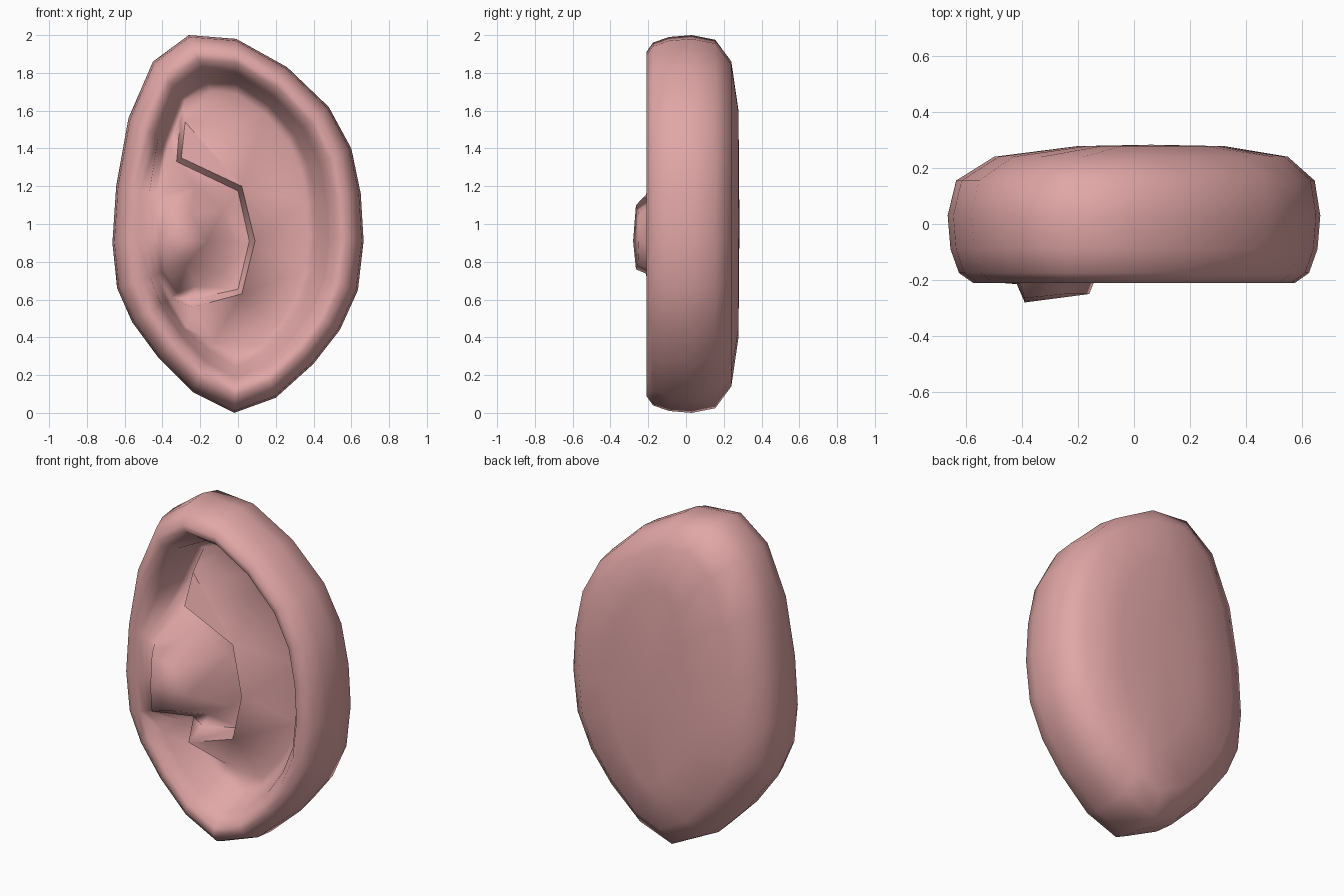
import bpy, bmesh
from mathutils import Vector
from mathutils.geometry import delaunay_2d_cdt

if "Cube" in bpy.data.objects:
    bpy.data.objects.remove(bpy.data.objects["Cube"])

# Silhouette of the ear in front view (x, z), clockwise from the top
OUTLINE = [(-.26, 2), (-.01, 1.98), (.26, 1.83), (.48, 1.62), (.60, 1.40),
           (.65, 1.16), (.665, .91), (.635, .65), (.54, .44), (.40, .26),
           (.20, .08), (-.02, 0), (-.24, .11), (-.42, .29), (-.56, .48),
           (-.64, .66), (-.665, .90), (-.645, 1.2), (-.58, 1.56), (-.45, 1.86)]
N = len(OUTLINE)
TRAGUS_SIDE = (15, 16, 17)


def inset(p, d):
    return (p[0] * (1 - d / .66), 1 + (p[1] - 1) * (1 - d))


bm = bmesh.new()

# Outer shell: rings from the flat back round to the front rim (inset, y, x shift)
shell = [(.40, .278, .06), (.14, .24, .025), (.025, .155, .005), (0, .03, 0),
         (.01, -.09, 0), (.04, -.175, 0), (.09, -.21, 0), (.13, -.205, 0)]
rings = []
for d, y, s in shell:
    rings.append([bm.verts.new((x + s, y, z)) for x, z in (inset(p, d) for p in OUTLINE)])
for a, b in zip(rings, rings[1:]):
    for i in range(N):
        j = (i + 1) % N
        bm.faces.new((a[i], a[j], b[j], b[i]))
back = bm.verts.new((.06, .283, 1))
for i in range(N):
    bm.faces.new((rings[0][i], back, rings[0][(i + 1) % N]))

# Inner bowl: feature lines and points (x, z, depth), triangulated together
pts, edges = [], []


def add_line(line, closed=False):
    s = len(pts)
    pts.extend(line)
    n = len(line)
    edges.extend((s + i, s + (i + 1) % n) for i in range(n if closed else n - 1))


def inner_ring(d_right, d_left, y, y_left):
    out = []
    for i, p in enumerate(OUTLINE):
        x, z = inset(p, d_left if p[0] < -.3 else d_right)
        out.append((x, z, y_left if i in TRAGUS_SIDE else y))
    add_line(out, True)


inner_ring(.13, .13, -.205, -.205)     # rim edge
inner_ring(.185, .18, -.13, -.21)      # rim inner wall
inner_ring(.245, .215, .03, -.212)     # groove
inner_ring(.30, .245, .08, -.215)      # groove inner side

crest = [(-.28, 1.54, -.03), (-.30, 1.35, -.083), (.02, 1.2, -.08),
         (.09, .91, -.095), (.02, .63, -.08), (-.24, .56, -.13)]
foot = [(-.305, 1.56, .05), (-.325, 1.33, 0), (0, 1.175, .02),
        (.06, .91, .02), (0, .655, .02), (-.25, .60, .02)]
add_line(crest)                        # fold around the ear bowl
add_line(foot)                         # steep side under the fold
add_line([(-.39, 1.10, -.265), (-.39, .91, -.28), (-.39, .76, -.265),
          (-.27, .79, -.255), (-.16, .91, -.25), (-.25, 1.05, -.25)], True)  # front flap
add_line([(-.22, 1.20, -.03), (-.08, 1.07, .03), (-.04, .91, .05),
          (-.08, .75, .05), (-.22, .67, .04), (-.32, .64, .02)])        # bowl floor

res = delaunay_2d_cdt([Vector(p[:2]) for p in pts], edges, [], 1, 1e-5)
inner = []
for co in res[0]:
    near = min(pts, key=lambda p: (p[0] - co.x) ** 2 + (p[1] - co.y) ** 2)
    inner.append(bm.verts.new((co.x, near[2], co.y)))
for f in res[2]:
    bm.faces.new([inner[i] for i in f])

bmesh.ops.remove_doubles(bm, verts=bm.verts[:], dist=.0005)
bmesh.ops.recalc_face_normals(bm, faces=bm.faces[:])

# Smooth everywhere except along the fold crest and its foot
for f in bm.faces:
    f.smooth = True


def on_line(v, line):
    return any((Vector((x, y, z)) - v.co).length < .002 for x, z, y in line)


for e in bm.edges:
    for line in (crest, foot):
        if on_line(e.verts[0], line) and on_line(e.verts[1], line):
            e.smooth = False

mesh = bpy.data.meshes.new("ear")
bm.to_mesh(mesh)
bm.free()
ear = bpy.data.objects.new("ear", mesh)
bpy.context.collection.objects.link(ear)
skin = bpy.data.materials.new("skin pink")
skin.diffuse_color = (.75, .38, .38, 1)
skin.use_nodes = True
skin.node_tree.nodes["Principled BSDF"].inputs["Base Color"].default_value = skin.diffuse_color
mesh.materials.append(skin)
